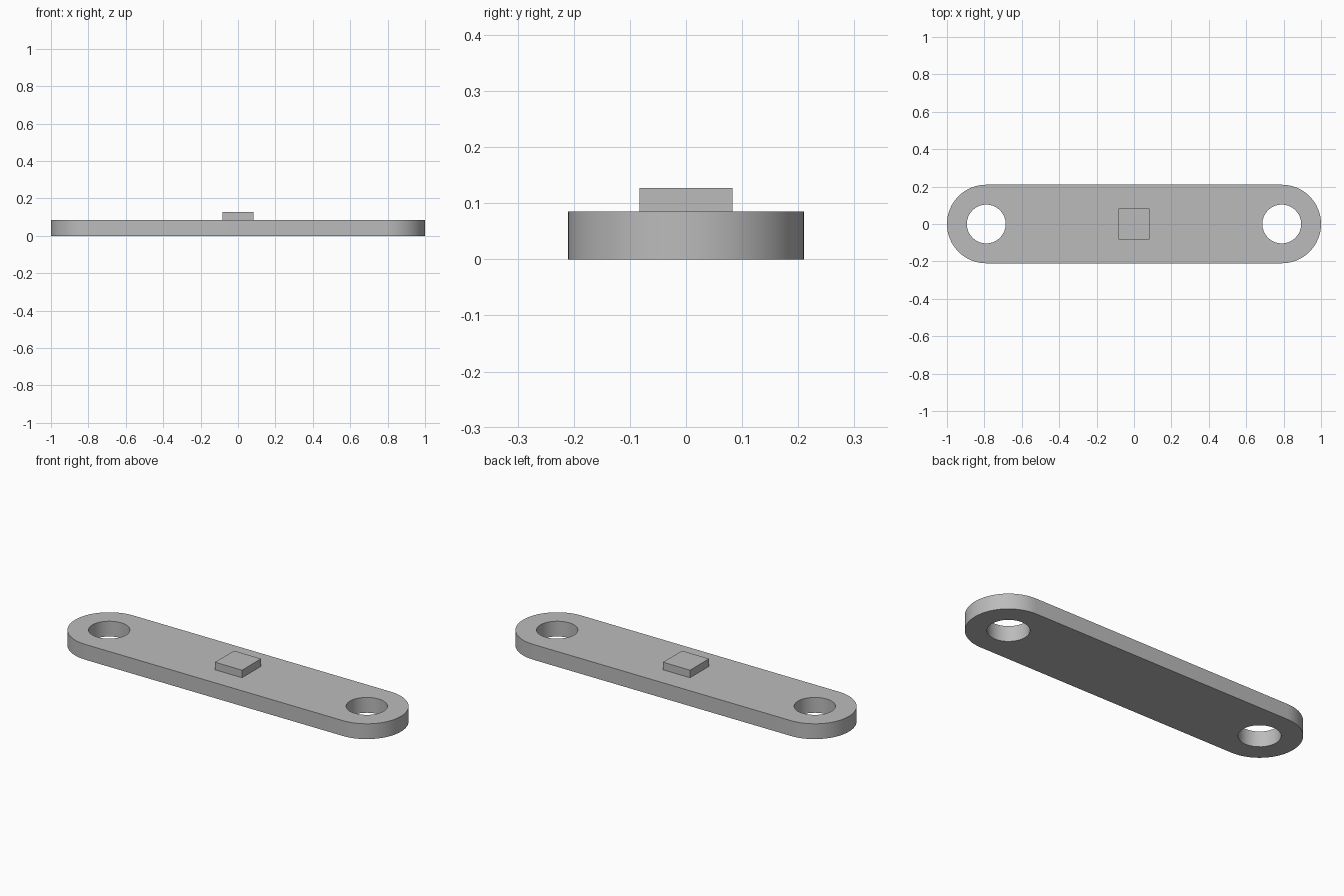
import bpy, bmesh
from math import pi, sin, cos

if "Cube" in bpy.data.objects:
    bpy.data.objects.remove(bpy.data.objects["Cube"], do_unlink=True)

RADIUS = 0.21      # rounded ends of the bar
HOLE = 0.104       # pin holes
CENTRE = 1 - RADIUS
THICK = 0.085
TOP = 0.127
STEPS = 32

grey = bpy.data.materials.new("plain grey")
grey.use_nodes = True
colour = (0.5, 0.5, 0.5, 1)
grey.diffuse_color = colour
grey.node_tree.nodes["Principled BSDF"].inputs["Base Color"].default_value = colour


def prism(name, outline, z0, z1):
    """Extrude a flat outline upwards into a closed solid."""
    bm = bmesh.new()
    face = bm.faces.new([bm.verts.new((x, y, z0)) for x, y in outline])
    grown = bmesh.ops.extrude_face_region(bm, geom=[face])["geom"]
    verts = [v for v in grown if isinstance(v, bmesh.types.BMVert)]
    bmesh.ops.translate(bm, vec=(0, 0, z1 - z0), verts=verts)
    bmesh.ops.recalc_face_normals(bm, faces=bm.faces)
    mesh = bpy.data.meshes.new(name)
    bm.to_mesh(mesh)
    bm.free()
    mesh.materials.append(grey)
    obj = bpy.data.objects.new(name, mesh)
    bpy.context.collection.objects.link(obj)
    return obj


def arc(cx, radius, start, sweep, count):
    angles = [start + sweep * i / STEPS for i in range(count)]
    return [(cx + radius * cos(a), radius * sin(a)) for a in angles]


# Bar with two half-round ends
outline = (arc(CENTRE, RADIUS, -pi / 2, pi, STEPS + 1)
           + arc(-CENTRE, RADIUS, pi / 2, pi, STEPS + 1))
bar = prism("link_bar", outline, 0, THICK)

# A through hole at each end
bpy.context.view_layer.objects.active = bar
bar.select_set(True)
for side in (-1, 1):
    cutter = prism("hole_cutter", arc(side * CENTRE, HOLE, 0, 2 * pi, STEPS), -0.1, 0.2)
    cutter.hide_render = True
    cut = bar.modifiers.new("hole", "BOOLEAN")
    cut.operation = "DIFFERENCE"
    cut.solver = "EXACT"
    cut.object = cutter
    bpy.ops.object.modifier_apply(modifier=cut.name)
    bpy.data.objects.remove(cutter, do_unlink=True)
bpy.ops.object.shade_smooth_by_angle(angle=pi / 6)

# Square raised pad in the middle
half = 0.083
prism("centre_pad", [(-half, -half), (half, -half), (half, half), (-half, half)],
      THICK, TOP)
